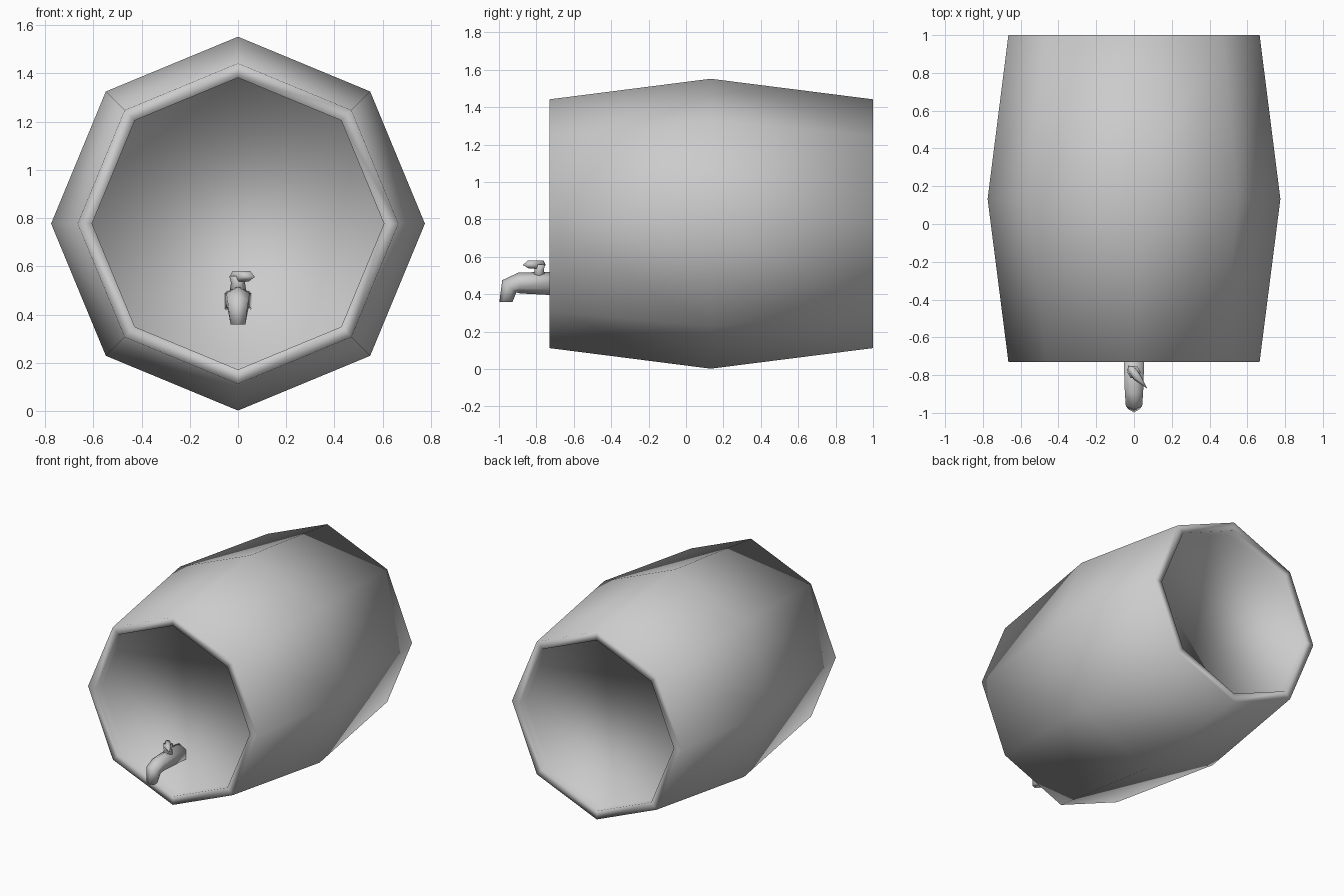
import bpy, bmesh, math
from mathutils import Vector

if "Cube" in bpy.data.objects:
    bpy.data.objects.remove(bpy.data.objects["Cube"])

grey = bpy.data.materials.new("plain grey")
grey.diffuse_color = (0.6, 0.6, 0.6, 1)
grey.use_nodes = True
grey.node_tree.nodes["Principled BSDF"].inputs["Base Color"].default_value = grey.diffuse_color


def loft(name, rings):
    """Skin a list of equal-length point rings, cap both ends, shade smooth."""
    bm = bmesh.new()
    loops = [[bm.verts.new(p) for p in ring] for ring in rings]
    n = len(loops[0])
    for a, b in zip(loops, loops[1:]):
        for i in range(n):
            j = (i + 1) % n
            bm.faces.new((a[i], a[j], b[j], b[i]))
    bm.faces.new(loops[0])
    bm.faces.new(loops[-1])
    bmesh.ops.recalc_face_normals(bm, faces=bm.faces)
    for f in bm.faces:
        f.smooth = True
    mesh = bpy.data.meshes.new(name)
    bm.to_mesh(mesh)
    bm.free()
    mesh.materials.append(grey)
    obj = bpy.data.objects.new(name, mesh)
    bpy.context.collection.objects.link(obj)
    return obj


def ring(sides, radius, y, z, tilt=0.0):
    """Polygon facing -y with a corner on top; tilt turns it to face down."""
    pts = []
    for i in range(sides):
        a = math.tau * i / sides
        u = radius * math.cos(a)
        pts.append(Vector((radius * math.sin(a), y - u * math.sin(tilt),
                           z + u * math.cos(tilt))))
    return pts


# Barrel: octagonal bulging staves with a recessed head at each end
CZ = 0.777
barrel_profile = [(0.605, -0.66), (0.605, -0.73), (0.665, -0.73),
                  (0.775, 0.132), (0.665, 1.0), (0.605, 1.0), (0.605, 0.93)]
loft("barrel", [ring(8, r, y, CZ) for r, y in barrel_profile])

# Tap pipe: hexagonal tube that bends down into the spout
tap_path = [(0.065, -0.65, 0.457, 0), (0.056, -0.89, 0.460, 0.1),
            (0.050, -0.945, 0.442, 0.85), (0.035, -0.963, 0.358, 1.57)]
loft("tap_pipe", [ring(6, r, y, z, t) for r, y, z, t in tap_path])


def flat_ring(radius, z):
    return [(radius * math.cos(math.tau * i / 6),
             -0.785 + radius * math.sin(math.tau * i / 6), z) for i in range(6)]


# Stem carrying the handle
loft("tap_stem", [flat_ring(r, z) for r, z in
                  [(0.036, 0.49), (0.029, 0.53), (0.036, 0.56)]])

# Handle: teardrop lever pointing forward and to the right
outline = [(-0.035, -0.775), (-0.03, -0.75), (0.0, -0.752),
           (0.035, -0.80), (0.07, -0.872), (0.0, -0.825)]


def lever_ring(scale, z):
    return [(0.005 + (x - 0.005) * scale, -0.79 + (y + 0.79) * scale, z)
            for x, y in outline]


loft("tap_handle", [lever_ring(s, z) for s, z in
                    [(0.6, 0.537), (1.0, 0.556), (0.7, 0.58)]])
